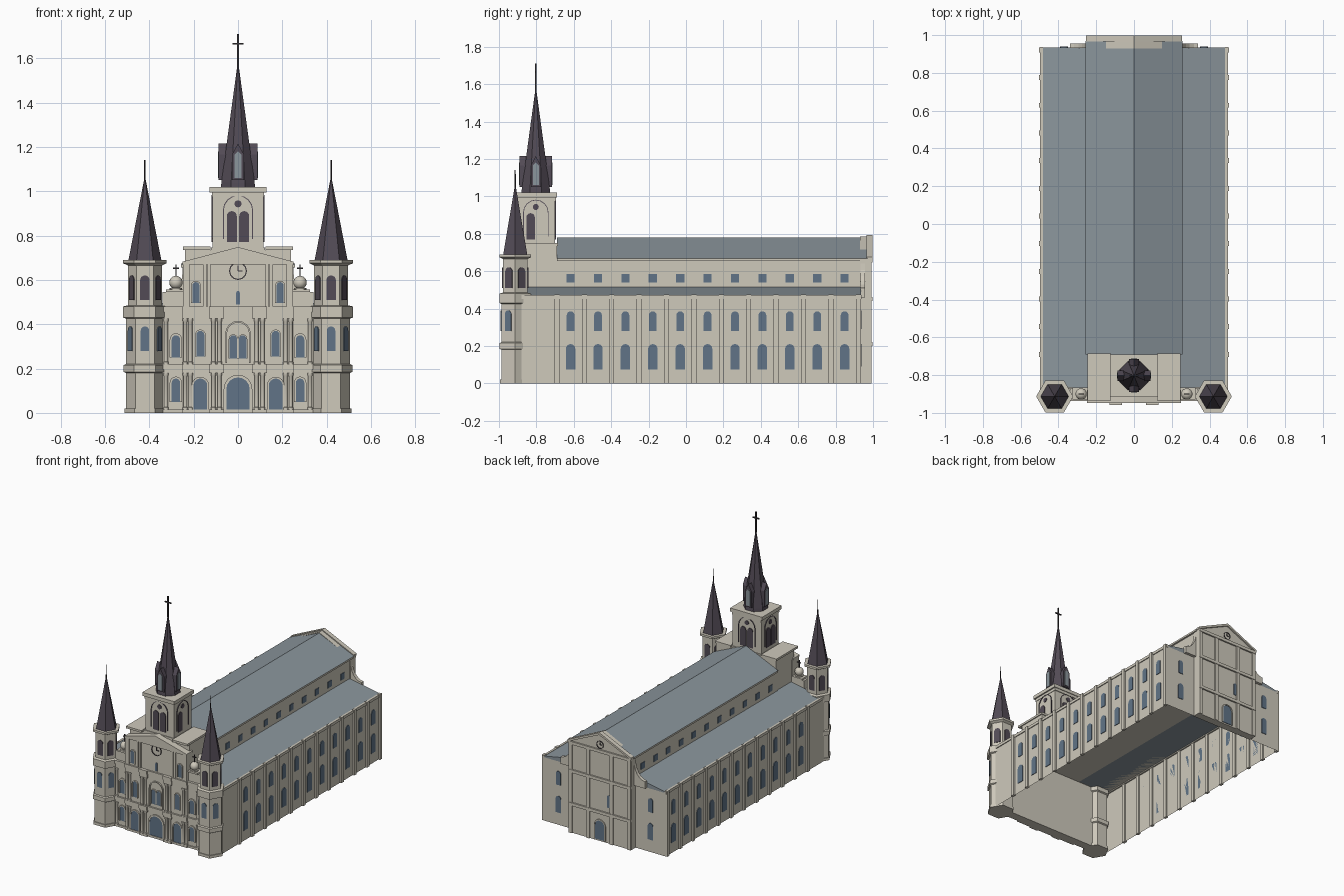
import bpy, bmesh
from math import sin, cos, pi, radians
from mathutils import Vector

if "Cube" in bpy.data.objects:
    bpy.data.objects.remove(bpy.data.objects["Cube"])


def material(name, rgb):
    m = bpy.data.materials.new(name)
    m.use_nodes = True
    m.diffuse_color = (*rgb, 1)
    m.node_tree.nodes["Principled BSDF"].inputs["Base Color"].default_value = (*rgb, 1)
    return m


STONE = material("pale stone", (0.62, 0.585, 0.50))
ROOF = material("grey roof", (0.26, 0.305, 0.335))
GLASS = material("blue glass", (0.12, 0.175, 0.245))
SLATE = material("purple slate", (0.085, 0.07, 0.092))
IRON = material("dark iron", (0.04, 0.035, 0.04))
SIDES = (-1, 1)


class Part:
    """Collects simple solids into one named object."""

    def __init__(self, name, mat):
        self.name, self.mat, self.bm = name, mat, bmesh.new()

    def box(self, x0, x1, y0, y1, z0, z1):
        self.plate([(x0, z0), (x1, z0), (x1, z1), (x0, z1)], 0, y1, 0, y1 - y0)

    def strip(self, faces, x, y, angle, depth):
        # extrude flat (u, z) faces outward; angle 0 faces the front, 90 faces +x
        a = radians(angle)
        t, n = Vector((cos(a), sin(a), 0)), Vector((sin(a), -cos(a), 0))
        cache, made = {}, []
        for f in faces:
            for p in f:
                if p not in cache:
                    cache[p] = self.bm.verts.new(Vector((x, y, p[1])) + t * p[0])
            made.append(self.bm.faces.new([cache[p] for p in f]))
        ext = bmesh.ops.extrude_face_region(self.bm, geom=made, use_keep_orig=True)
        moved = [g for g in ext["geom"] if isinstance(g, bmesh.types.BMVert)]
        bmesh.ops.translate(self.bm, verts=moved, vec=n * depth)

    def plate(self, outline, x, y, angle, depth):
        self.strip([outline], x, y, angle, depth)

    def band(self, outer, inner, x, y, angle, depth):
        quads = [(outer[i], outer[i + 1], inner[i + 1], inner[i]) for i in range(len(outer) - 1)]
        self.strip(quads, x, y, angle, depth)

    def lathe(self, x, y, n, rot, profile):
        rings = [[self.bm.verts.new((x + r * cos(rot + 2 * pi * i / n), y + r * sin(rot + 2 * pi * i / n), z))
                  for i in range(n)] for r, z in profile]
        for a, b in zip(rings, rings[1:]):
            for i in range(n):
                j = (i + 1) % n
                self.bm.faces.new((a[i], a[j], b[j], b[i]))
        for ring, (r, _) in ((rings[0], profile[0]), (rings[-1], profile[-1])):
            if r > 0:
                self.bm.faces.new(ring)

    def finish(self, smooth=False):
        bmesh.ops.remove_doubles(self.bm, verts=self.bm.verts, dist=1e-5)
        bmesh.ops.recalc_face_normals(self.bm, faces=self.bm.faces)
        me = bpy.data.meshes.new(self.name)
        self.bm.to_mesh(me)
        self.bm.free()
        me.materials.append(self.mat)
        ob = bpy.data.objects.new(self.name, me)
        bpy.context.collection.objects.link(ob)
        if smooth:
            bpy.ops.object.select_all(action="DESELECT")
            ob.select_set(True)
            bpy.context.view_layer.objects.active = ob
            bpy.ops.object.shade_smooth_by_angle(angle=radians(40))


def arch(w, z0, z1, u=0, n=8):
    r = w / 2
    arc = [(u + r * cos(pi * i / n), z1 - r + r * sin(pi * i / n)) for i in range(n + 1)]
    return [(u + r, z0)] + arc + [(u - r, z0)]


def disc(r, z, n=16):
    return [(r * cos(2 * pi * i / n), z + r * sin(2 * pi * i / n)) for i in range(n)]


glass = Part("windows", GLASS)
frames = Part("window_frames", STONE)
dark = Part("belfry_openings", SLATE)


def window(x, y, angle, w, z0, z1, frame=0.0):
    glass.plate(arch(w, z0, z1), x, y, angle, 0.004)
    if frame:
        frames.band(arch(w + 2 * frame, z0, z1 + frame), arch(w, z0, z1), x, y, angle, 0.008)


# Aisle shell, open underneath
shell = Part("aisle_walls", STONE)
shell.box(-0.492, 0.492, -0.88, 0.935, 0, 0.46)
bottom = [f for f in shell.bm.faces if all(v.co.z < 0.001 for v in f.verts)]
bmesh.ops.delete(shell.bm, geom=bottom, context="FACES")
shell.finish()

# Nave, eaves and roofs
nave = Part("nave_walls", STONE)
nave.box(-0.245, 0.245, -0.7, 0.95, 0.46, 0.66)
nave.box(-0.258, 0.258, -0.69, 0.965, 0.655, 0.668)
nave.finish()
roof = Part("roofs", ROOF)
roof.plate([(-0.258, 0.668), (0.258, 0.668), (0, 0.78)], 0, 0.97, 0, 1.66)
for s in SIDES:
    roof.plate([(s * 0.49, 0.46), (s * 0.49, 0.468), (s * 0.24, 0.515), (s * 0.24, 0.46)], 0, 0.935, 0, 1.8)
roof.finish()

# Side pilasters, edge trim and repeating bays
pil = Part("side_pilasters", STONE)
for s in SIDES:
    pil.box(s * 0.49 - 0.008, s * 0.49 + 0.008, -0.88, 0.938, 0.452, 0.472)
    for i in range(12):
        y = -0.69 + 0.1465 * i
        pil.box(s * 0.494 - 0.01, s * 0.494 + 0.01, y - 0.013, y + 0.013, 0, 0.475)
    for i in range(11):
        y = -0.617 + 0.1465 * i
        window(s * 0.492, y, s * 90, 0.05, 0.075, 0.21)
        window(s * 0.492, y, s * 90, 0.042, 0.28, 0.385)
        glass.plate([(-0.022, 0.54), (0.022, 0.54), (0.022, 0.585), (-0.022, 0.585)], s * 0.245, y, s * 90, 0.004)
pil.finish()

# Front facade tiers with entablatures
front = Part("front_facade", STONE)
front.box(-0.37, 0.37, -0.925, -0.87, 0, 0.48)
front.box(-0.245, 0.245, -0.935, -0.87, 0, 0.67)
for z0, z1, d in ((0, 0.015, 0.008), (0.18, 0.195, 0.006), (0.195, 0.22, 0.012), (0.425, 0.455, 0.006),
                  (0.455, 0.48, 0.012)):
    front.box(-0.36, 0.36, -0.925 - d, -0.88, z0, z1)
    front.box(-0.25, 0.25, -0.935 - d, -0.88, z0, z1)
    for s in SIDES:
        front.box(s * 0.097 - 0.033, s * 0.097 + 0.033, -0.945 - d, -0.9, z0, z1)
front.plate([(-0.25, 0.67), (0.25, 0.67), (0.25, 0.682), (0, 0.748), (-0.25, 0.682)], 0, -0.88, 0, 0.068)
front.plate([(-0.225, 0.676), (0.225, 0.676), (0, 0.734)], 0, -0.94, 0, 0.004)
front.box(-0.24, 0.24, -0.9, -0.69, 0.46, 0.735)
for s in SIDES:
    front.box(s * 0.185 - 0.062, s * 0.185 + 0.062, -0.935, -0.685, 0.735, 0.75)
    front.box(s * 0.29 - 0.05, s * 0.29 + 0.05, -0.92, -0.87, 0.48, 0.545)
    front.box(s * 0.285 - 0.04, s * 0.285 + 0.04, -0.928, -0.865, 0.545, 0.557)
    for x in (0.13, 0.15, 0.225, 0.24):
        front.box(s * x - 0.007, s * x + 0.007, -0.942, -0.9, 0.48, 0.67)
front.finish()

# Paired columns, urns
cols = Part("front_columns", STONE)
for s in SIDES:
    for z0, z1 in ((0.015, 0.18), (0.22, 0.425)):
        for x, y in ((0.084, -0.944), (0.111, -0.944), (0.215, -0.936), (0.238, -0.936), (0.325, -0.926)):
            r = 0.009
            cols.lathe(s * x, y, 12, 0, [(r * 1.3, z0), (r * 1.3, z0 + 0.01), (r, z0 + 0.012), (r, z1 - 0.015),
                                         (r * 1.3, z1 - 0.01), (r * 1.3, z1)])
    ball = [(0.03 * cos(a), 0.588 + 0.03 * sin(a)) for a in (radians(d) for d in range(-60, 91, 15))]
    cols.lathe(s * 0.28, -0.9, 16, 0, [(0.028, 0.557), (0.028, 0.564), (0.015, 0.564)] + ball[:-1] + [(0, 0.618)])
cols.finish(smooth=True)

# Front doors and windows
window(0, -0.935, 0, 0.105, 0.015, 0.16, 0.012)
frames.band(arch(0.115, 0.225, 0.415), arch(0.1, 0.225, 0.4075), 0, -0.935, 0, 0.008)
window(0, -0.935, 0, 0.016, 0.49, 0.55)
for s in SIDES:
    window(s * 0.17, -0.935, 0, 0.062, 0.015, 0.155, 0.008)
    window(s * 0.021, -0.935, 0, 0.034, 0.245, 0.35, 0.004)
    window(s * 0.17, -0.935, 0, 0.036, 0.255, 0.37, 0.006)
    window(s * 0.19, -0.935, 0, 0.032, 0.495, 0.59, 0.006)
    window(s * 0.28, -0.925, 0, 0.038, 0.05, 0.155, 0.009)
    window(s * 0.28, -0.925, 0, 0.038, 0.25, 0.35, 0.009)

# Central tower
tower = Part("central_tower", STONE)
tower.box(-0.115, 0.115, -0.9, -0.7, 0.7, 0.995)
tower.box(-0.122, 0.122, -0.905, -0.695, 0.73, 0.745)
tower.box(-0.118, 0.118, -0.905, -0.695, 0.975, 0.995)
tower.box(-0.128, 0.128, -0.915, -0.69, 0.995, 1.02)
tower.finish()
for angle, x, y in ((0, 0, -0.9), (90, 0.115, -0.803), (180, 0, -0.7), (270, -0.115, -0.803)):
    for u in ((-0.028,) if angle == 90 else (-0.028, 0.028)):
        dark.plate(arch(0.045, 0.77, 0.91, u), x, y, angle, 0.005)
    dark.plate(disc(0.016, 0.943), x, y, angle, 0.005)
    dark.band(arch(0.136, 0.785, 0.982), arch(0.128, 0.785, 0.978), x, y, angle, 0.005)

# Spires and dormers
spires = Part("spires", SLATE)
spires.lathe(0, -0.803, 8, pi / 8, [(0.083, 1.02), (0.081, 1.04), (0, 1.59)])
dormer_glass = Part("dormer_windows", ROOF)
for a in range(0, 360, 90):
    x, y = 0.087 * sin(radians(a)), -0.803 - 0.087 * cos(radians(a))
    body = [(-0.027, 1.05), (0.027, 1.05), (0.027, 1.165), (0, 1.215), (-0.027, 1.165)]
    spires.plate(body, x, y, a, -0.08)
    dormer_glass.plate([(-0.016, 1.06), (0.016, 1.06), (0.016, 1.165), (0, 1.18), (-0.016, 1.165)], x, y, a, 0.003)
dormer_glass.finish()

# Hexagonal corner towers
corner = Part("corner_towers", STONE)
metal = Part("crosses_and_finials", IRON)
for s in SIDES:
    x, y = s * 0.42, -0.913
    corner.lathe(x, y, 6, 0, [(0.093, 0), (0.093, 0.02), (0.086, 0.02), (0.086, 0.18), (0.096, 0.185),
                              (0.096, 0.215), (0.086, 0.22), (0.086, 0.425), (0.098, 0.43), (0.098, 0.48),
                              (0.077, 0.485), (0.077, 0.665), (0.098, 0.675), (0.098, 0.69)])
    spires.lathe(x, y, 6, 0, [(0.074, 0.69), (0, 1.07)])
    metal.lathe(x, y, 6, 0, [(0.004, 1.03), (0.003, 1.14)])
    for a in range(0, 360, 60):
        dx, dy = sin(radians(a)) * 0.866, -cos(radians(a)) * 0.866
        dark.plate(arch(0.043, 0.51, 0.62), x + dx * 0.077, y + dy * 0.077, a, 0.004)
        if a in (0, 60, 300):
            window(x + dx * 0.086, y + dy * 0.086, a, 0.038, 0.28, 0.39)
corner.finish()
spires.finish()


# Crosses
def cross(x, y, z0, z1, arm, r):
    h = z0 + (z1 - z0) * 0.7
    metal.box(x - r, x + r, y - r, y + r, z0, z1)
    metal.box(x - arm, x + arm, y - r, y + r, h - r, h + r)


cross(0, -0.803, 1.56, 1.71, 0.025, 0.004)
for s in SIDES:
    cross(s * 0.28, -0.9, 0.61, 0.67, 0.014, 0.003)


# Clocks
def clock(y, angle, z, r):
    rim, inner = disc(r, z, 24), disc(r * 0.88, z, 24)
    metal.band(rim + rim[:1], inner + inner[:1], 0, y, angle, 0.005)
    metal.plate([(-0.002, z), (0.002, z), (0.002, z + r * 0.6), (-0.002, z + r * 0.6)], 0, y, angle, 0.005)
    metal.plate([(0, z - 0.002), (r * 0.5, z - 0.002), (r * 0.5, z + 0.002), (0, z + 0.002)], 0, y, angle, 0.005)


clock(-0.935, 0, 0.64, 0.04)
clock(0.985, 180, 0.7, 0.028)
metal.finish()

# Back facade with bands, pilasters and side scrolls
back = Part("back_facade", STONE)
back.plate([(-0.25, 0), (0.25, 0), (0.25, 0.668), (0, 0.785), (-0.25, 0.668)], 0, 0.93, 180, 0.055)
for s in SIDES:
    back.plate([(s * 0.255, 0.66), (s * 0.255, 0.675), (0, 0.792), (0, 0.775)], 0, 0.965, 180, 0.032)
    for x in (0.095, 0.235):
        back.box(s * x - 0.013, s * x + 0.013, 0.98, 0.993, 0, 0.65)
    curve = [(s * (0.34 - 0.09 * sin(t)), 0.64 - 0.13 * cos(t)) for t in (pi / 2 * i / 6 for i in range(7))]
    back.plate([(s * 0.24, 0.46), (s * 0.34, 0.46)] + curve, 0, 0.932, 180, 0.024)
    window(s * 0.37, 0.935, 180, 0.042, 0.09, 0.21)
    window(s * 0.37, 0.935, 180, 0.038, 0.29, 0.39)
for z in (0.2, 0.44, 0.645):
    back.box(-0.25, 0.25, 0.98, 0.996, z, z + 0.022)
back.finish()
window(0, 0.985, 180, 0.075, 0.01, 0.15, 0.008)
window(-0.07, 0.985, 180, 0.024, 0.26, 0.35)

glass.finish()
frames.finish()
dark.finish()
